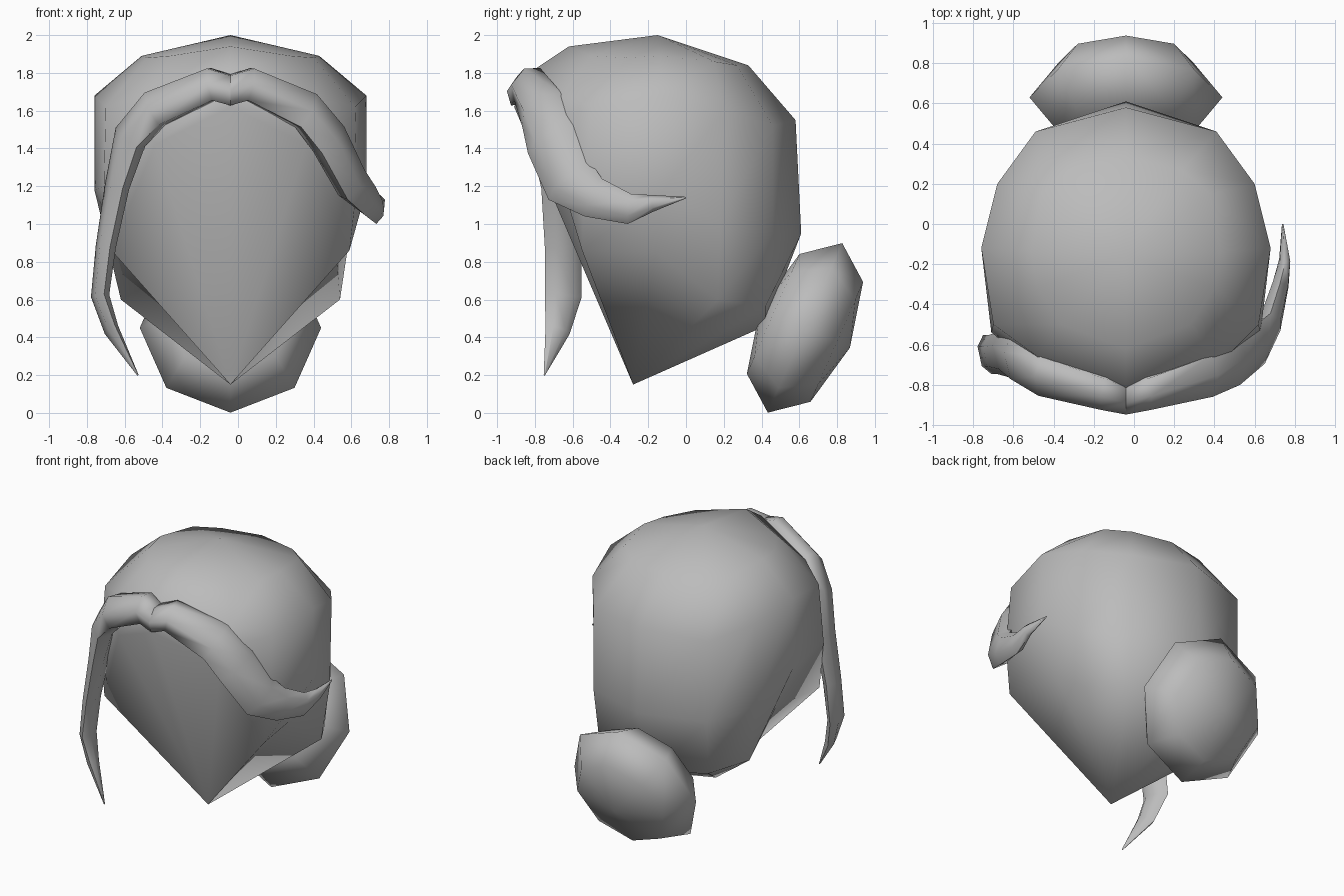
import bpy, bmesh, math
from mathutils import Vector, Matrix

if "Cube" in bpy.data.objects:
    bpy.data.objects.remove(bpy.data.objects["Cube"])

CX = -0.04  # symmetry line of the hair
mat = bpy.data.materials.new("hair_grey")
mat.diffuse_color = (0.5, 0.5, 0.5, 1)
mat.use_nodes = True
mat.node_tree.nodes["Principled BSDF"].inputs["Base Color"].default_value = mat.diffuse_color


def finish(bm, name, angle):
    bmesh.ops.recalc_face_normals(bm, faces=bm.faces)
    me = bpy.data.meshes.new(name)
    bm.to_mesh(me)
    bm.free()
    ob = bpy.data.objects.new(name, me)
    bpy.context.collection.objects.link(ob)
    me.materials.append(mat)
    bpy.ops.object.select_all(action='DESELECT')
    bpy.context.view_layer.objects.active = ob
    ob.select_set(True)
    bpy.ops.object.shade_smooth_by_angle(angle=math.radians(angle))
    return ob


# Hair cap: columns from forehead to nape, each from lower rim to crown
columns = [
    [(0, -.91, 1.62), (0, -.86, 1.72), (0, -.80, 1.82), (0, -.62, 1.94)],
    [(.40, -.72, 1.42), (.44, -.72, 1.55), (.44, -.66, 1.68), (.32, -.50, 1.89)],
    [(.63, -.55, .86), (.67, -.54, 1.20), (.66, -.50, 1.62), (.44, -.32, 1.88)],
    [(.56, -.16, .85), (.72, -.12, 1.18), (.72, -.12, 1.68), (.47, -.14, 1.89)],
    [(.58, .17, .60), (.64, .18, 1.0), (.64, .20, 1.60), (.42, .15, 1.86)],
    [(.43, .42, .56), (.45, .46, .95), (.45, .46, 1.52), (.28, .27, 1.84)],
    [(0, .42, .46), (0, .61, .95), (0, .58, 1.55), (0, .33, 1.84)]]
bm = bmesh.new()
chin = bm.verts.new((CX, -.28, .15))
crown = bm.verts.new((CX, -.15, 2.0))
loop = [[bm.verts.new((CX + x, y, z)) for x, y, z in c] for c in columns]
loop += [[bm.verts.new((CX - x, y, z)) for x, y, z in c] for c in columns[-2:0:-1]]
for i, a in enumerate(loop):
    b = loop[(i + 1) % len(loop)]
    bm.faces.new((chin, b[0], a[0]))      # folded fan down to the chin
    bm.faces.new((crown, a[-1], b[-1]))
    for k in range(3):
        bm.faces.new((a[k], b[k], b[k + 1], a[k + 1]))
finish(bm, "hair_cap", 75)

# Bun: low-poly flattened ball, tilted back behind the nape
bm = bmesh.new()
bmesh.ops.create_uvsphere(bm, u_segments=8, v_segments=4, radius=1)
tilt = (Matrix.Translation((CX, .63, .45)) @ Matrix.Rotation(math.radians(-23.7), 4, 'X')
        @ Matrix.Diagonal((.48, .26, .49, 1)) @ Matrix.Rotation(math.radians(90), 4, 'X'))
bmesh.ops.transform(bm, matrix=tilt, verts=bm.verts)
finish(bm, "hair_bun", 120)


# Fringe locks: tapered six-sided tubes; rows are x, y, z, half width, half depth
def lock(name, rows, sides=6):
    bm = bmesh.new()
    pts = [Vector(r[:3]) for r in rows]
    rings = []
    for i, r in enumerate(rows):
        t = (pts[min(i + 1, len(pts) - 1)] - pts[max(i - 1, 0)]).normalized()
        if i == 0:
            t = Vector((1 if pts[1].x > pts[0].x else -1, 0, 0))
        # lean the band back over the forehead where it is high
        out = Vector((r[0] - CX, r[1] + .5, max(0, r[2] - 1.2) * .5))
        out = (out - t * out.dot(t)).normalized()
        side = t.cross(out)
        rings.append([bm.verts.new(pts[i] + side * r[3] * math.cos(a) + out * r[4] * math.sin(a))
                      for a in (math.tau * k / sides for k in range(sides))])
    for a, b in zip(rings, rings[1:]):
        for k in range(sides):
            n = (k + 1) % sides
            bm.faces.new((a[k], a[n], b[n], b[k]))
    bm.faces.new(rings[0])
    bm.faces.new(rings[-1])
    finish(bm, name, 80)


lock("long_lock", [(CX, -.87, 1.71, .10, .07), (-.14, -.84, 1.74, .11, .08),
                   (-.44, -.76, 1.61, .13, .09), (-.57, -.68, 1.46, .15, .08),
                   (-.64, -.65, 1.20, .12, .06), (-.70, -.65, .88, .10, .05),
                   (-.73, -.65, .62, .10, .045), (-.67, -.68, .44, .07, .035),
                   (-.53, -.75, .20, .004, .004)])
lock("swept_lock", [(CX, -.87, 1.71, .10, .07), (.06, -.84, 1.74, .11, .08),
                    (.36, -.76, 1.60, .14, .09), (.48, -.70, 1.45, .16, .09),
                    (.60, -.61, 1.22, .15, .08), (.68, -.49, 1.14, .11, .06),
                    (.73, -.30, 1.08, .08, .045), (.75, -.18, 1.11, .045, .03),
                    (.74, 0, 1.14, .004, .004)])
